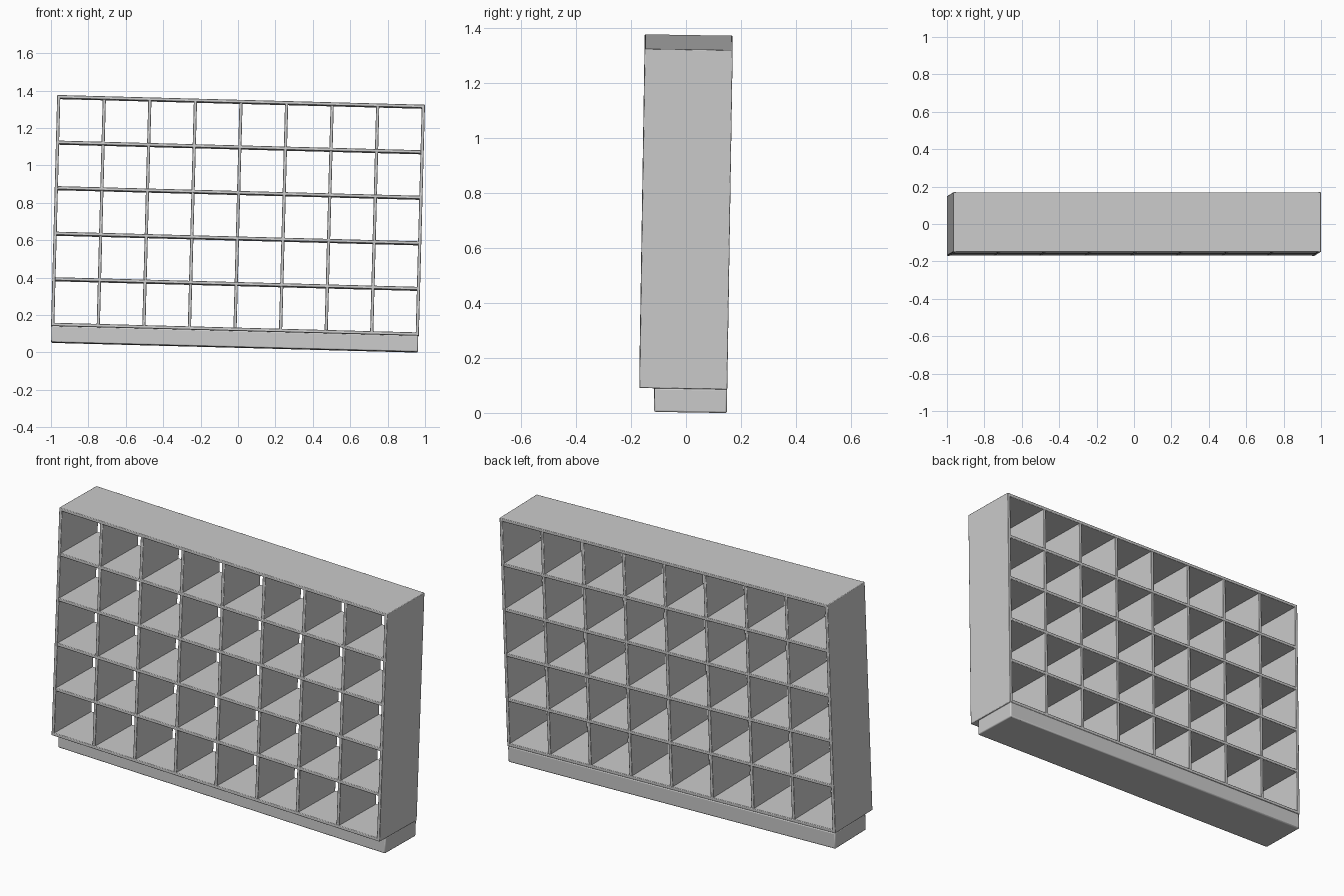
import bpy
from mathutils import Matrix

if "Cube" in bpy.data.objects:
    bpy.data.objects.remove(bpy.data.objects["Cube"], do_unlink=True)

WIDTH, DEPTH, HEIGHT = 1.967, 0.32, 1.235
BOARD = 0.017
COLUMNS, ROWS = 8, 5
BASE_HEIGHT, BASE_DEPTH = 0.085, 0.265

grey = bpy.data.materials.new("plain grey")
grey.use_nodes = True
grey.diffuse_color = (0.6, 0.6, 0.6, 1)
grey.node_tree.nodes["Principled BSDF"].inputs["Base Color"].default_value = (0.6, 0.6, 0.6, 1)

# The whole unit leans slightly sideways and backwards
lean = (Matrix.Translation((0, 0, 0.731))
        @ Matrix.Rotation(0.0265, 4, 'Y') @ Matrix.Rotation(-0.016, 4, 'X'))


def board(name, centre, size, edge=0.003):
    bpy.ops.mesh.primitive_cube_add(size=1)
    ob = bpy.context.object
    ob.name = name
    ob.data.transform(Matrix.Diagonal((*size, 1)))
    ob.matrix_world = lean @ Matrix.Translation(centre)
    ob.data.materials.append(grey)
    bevel = ob.modifiers.new("soft edges", 'BEVEL')
    bevel.width = edge
    bevel.segments = 2
    bpy.ops.object.shade_smooth_by_angle()
    return ob


# Upright boards: the outer two are the sides
for i in range(COLUMNS + 1):
    x = (i / COLUMNS - 0.5) * (WIDTH - BOARD)
    outer = i in (0, COLUMNS)
    name = ("right_side" if i == 0 else "left_side") if outer else f"divider_{i}"
    inset = 0 if outer else 0.004
    board(name, (x, 0, 0), (BOARD, DEPTH - inset, HEIGHT - inset))

# Level boards: the outer two are the bottom and top
for j in range(ROWS + 1):
    z = (j / ROWS - 0.5) * (HEIGHT - BOARD)
    outer = j in (0, ROWS)
    name = ("bottom_board" if j == 0 else "top_board") if outer else f"shelf_{j}"
    inset = 0.001 if outer else 0.002
    board(name, (0, 0, z), (WIDTH - inset, DEPTH - inset, BOARD))

# Plinth, flush with the back and set in at the front
board("plinth", (0, (DEPTH - BASE_DEPTH) / 2, -(HEIGHT + BASE_HEIGHT) / 2),
      (WIDTH - 0.006, BASE_DEPTH, BASE_HEIGHT + 0.002), 0.006)
